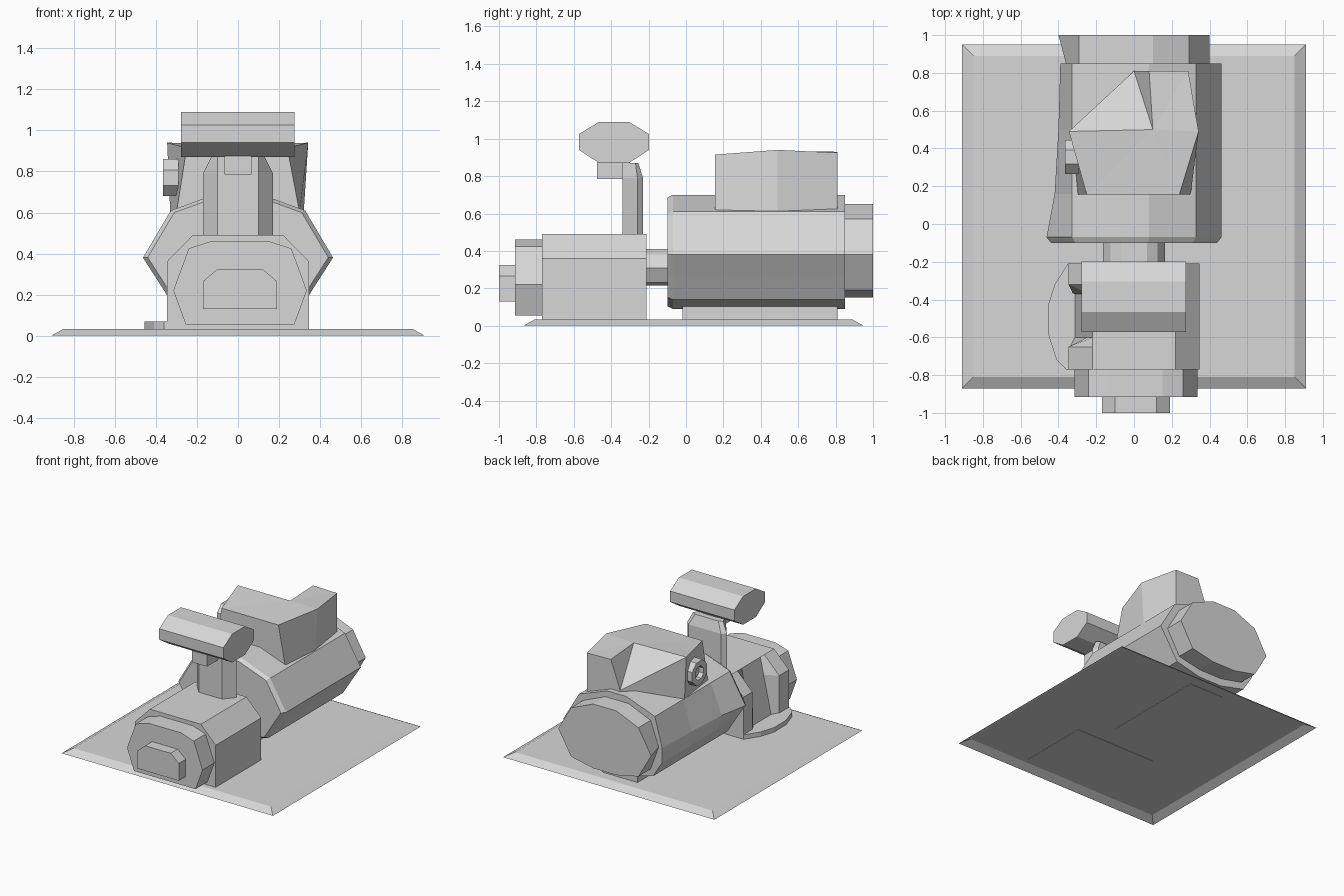
import bpy
import bmesh
from math import cos, sin, tau

default_cube = bpy.data.objects.get("Cube")
if default_cube:
    bpy.data.objects.remove(default_cube, do_unlink=True)

# One plain colour for the whole machine
grey = bpy.data.materials.new("plain_grey")
grey.use_nodes = True
colour = (0.68, 0.68, 0.68, 1)
grey.diffuse_color = colour
grey.node_tree.nodes["Principled BSDF"].inputs["Base Color"].default_value = colour


def finish(name, mesh_builder):
    """Turn a bmesh into a flat shaded object."""
    bmesh.ops.recalc_face_normals(mesh_builder, faces=mesh_builder.faces)
    mesh = bpy.data.meshes.new(name)
    mesh_builder.to_mesh(mesh)
    mesh_builder.free()
    mesh.materials.append(grey)
    part = bpy.data.objects.new(name, mesh)
    bpy.context.collection.objects.link(part)
    return part


def loft(name, rings, open_start=False):
    """Skin a list of equally long vertex rings and cap the ends."""
    builder = bmesh.new()
    loops = [[builder.verts.new(point) for point in ring] for ring in rings]
    count = len(loops[0])
    for first, second in zip(loops, loops[1:]):
        for i in range(count):
            j = (i + 1) % count
            builder.faces.new((first[i], first[j], second[j], second[i]))
    if not open_start:
        builder.faces.new(loops[0])
    builder.faces.new(loops[-1])
    return finish(name, builder)


def mirrored(half):
    """Complete a half outline across the middle."""
    return half + [(-a, b) for a, b in reversed(half)]


def body(name, half, stations, middle=0.4, shift=0, flare=0):
    """Loft a mirrored x-z outline along y: stations are (y, scale, side limit).
    The limit on the -x side grows downward by the flare."""
    outline = mirrored(half)
    rings = []
    for y, scale, limit in stations:
        rings.append([(max(x * scale + shift, -limit - flare * (middle - z)), y,
                       middle + (z - middle) * scale) for x, z in outline])
    return loft(name, rings)


def straight(name, half, front, back, shift=0):
    return body(name, half, [(front, 1, 1), (back, 1, 1)], shift=shift)


# Ground plate: a thin tray with a sloped rim, hollow underneath
def rectangle(inset, z):
    x, low, high = 0.91 - inset, inset - 0.87, 0.95 - inset
    return [(x, low, z), (x, high, z), (-x, high, z), (-x, low, z)]


loft("base_plate", [rectangle(0, 0), rectangle(0.06, 0.033)], open_start=True)

# Engine block with a recessed bay that slopes outward to its floor
engine_half = [(0.22, 0.49), (0.347, 0.36), (0.347, 0.03)]
body("engine_block", engine_half, [
    (-0.77, 1, 1), (-0.65, 1, 1), (-0.6, 1, 0.24),
    (-0.37, 1, 0.24), (-0.32, 1, 1), (-0.21, 1, 1)], flare=0.22)

# Rounded foot below the bay
foot_plan = [(-0.24, -0.21), (-0.35, -0.21), (-0.42, -0.32), (-0.455, -0.43),
             (-0.455, -0.58), (-0.41, -0.72), (-0.36, -0.77), (-0.24, -0.77)]
loft("engine_foot", [[(x, y, z) for x, y in foot_plan] for z in (0.03, 0.068)])

# Front cover and starter housing
cover_half = [(0.14, 0.46), (0.25, 0.425), (0.325, 0.22), (0.265, 0.055)]
straight("front_cover", cover_half, -0.915, -0.77, 0.01)
starter_half = [(0.11, 0.325), (0.18, 0.265), (0.18, 0.13)]
straight("starter_housing", starter_half, -1, -0.915, 0.01)

# Intake column, bracket and air filter
column_plan = mirrored([(0.10, -0.34), (0.17, -0.26), (0.14, -0.23)])
column_top = mirrored([(0.10, -0.34), (0.13, -0.27), (0.10, -0.255)])
loft("intake_column", [
    [(x, y, 0.48) for x, y in column_plan],
    [(x, y, 0.79) for x, y in column_plan],
    [(x, y, 0.87) for x, y in column_top]])
straight("intake_bracket", [(0.065, 0.875), (0.065, 0.785)], -0.475, -0.3)

filter_outline = [(y - 0.385, z + 0.98) for y, z in mirrored(
    [(0.08, 0.11), (0.187, 0.045), (0.187, -0.04), (0.08, -0.11)])]
loft("air_filter", [[(x, y, z) for y, z in filter_outline] for x in (-0.278, 0.275)])

# Shaft coupling between engine and generator
coupling_half = [(0.07, 0.41), (0.125, 0.38), (0.165, 0.31), (0.125, 0.23), (0.07, 0.215)]
straight("shaft_coupling", coupling_half, -0.21, -0.1)

# Generator barrel, bevelled in front, with its -x edge planed off toward the rear
barrel_half = [(0.08, 0.70), (0.327, 0.61), (0.463, 0.38), (0.39, 0.267),
               (0.31, 0.14), (0.1, 0.09)]
body("generator_barrel", barrel_half, [
    (-0.1, 0.95, 1), (-0.07, 1, 1), (0.16, 1, 0.42), (0.5, 1, 0.4), (0.85, 1, 0.39)])
end_half = [(0.1, 0.65), (0.29, 0.57), (0.40, 0.38), (0.29, 0.19), (0.1, 0.15)]
body("generator_end", end_half, [(0.85, 1, 0.36), (1, 1, 0.4)])
straight("generator_foot", [(0.15, 0.2), (0.15, 0.03)], -0.02, 0.81)

# Control housing with one rear corner cut away
builder = bmesh.new()
top = [builder.verts.new(p) for p in (
    (-0.25, 0.155, 0.915), (0.24, 0.155, 0.915), (0.342, 0.49, 0.94),
    (0.287, 0.81, 0.925), (0.08, 0.81, 0.93), (0.10, 0.50, 0.935), (-0.345, 0.49, 0.94))]
low = [builder.verts.new((x, y, 0.6)) for x, y in (
    (-0.3, 0.155), (0.3, 0.155), (0.32, 0.49), (0.285, 0.81), (0, 0.81), (-0.33, 0.49))]
notch = builder.verts.new((0, 0.81, 0.71))
for i in range(3):
    builder.faces.new((low[i], low[i + 1], top[i + 1], top[i]))
builder.faces.new((low[3], low[4], notch, top[4], top[3]))
builder.faces.new((low[4], low[5], top[6], notch))
builder.faces.new((low[5], low[0], top[0], top[6]))
builder.faces.new((top[6], top[5], notch))
builder.faces.new((top[5], top[4], notch))
for corners in ((0, 1, 5), (0, 5, 6), (1, 2, 5), (2, 3, 5), (3, 4, 5)):
    builder.faces.new([top[i] for i in corners])
builder.faces.new(low)
finish("control_housing", builder)


# Round outlet with a sunken middle on the housing side
def disc(x, radius):
    return [(x, 0.355 + radius * cos(tau * (i + 0.5) / 8),
             0.77 + radius * sin(tau * (i + 0.5) / 8)) for i in range(8)]


loft("side_outlet", [disc(-0.29, 0.098), disc(-0.365, 0.098),
                     disc(-0.365, 0.055), disc(-0.33, 0.05)])
